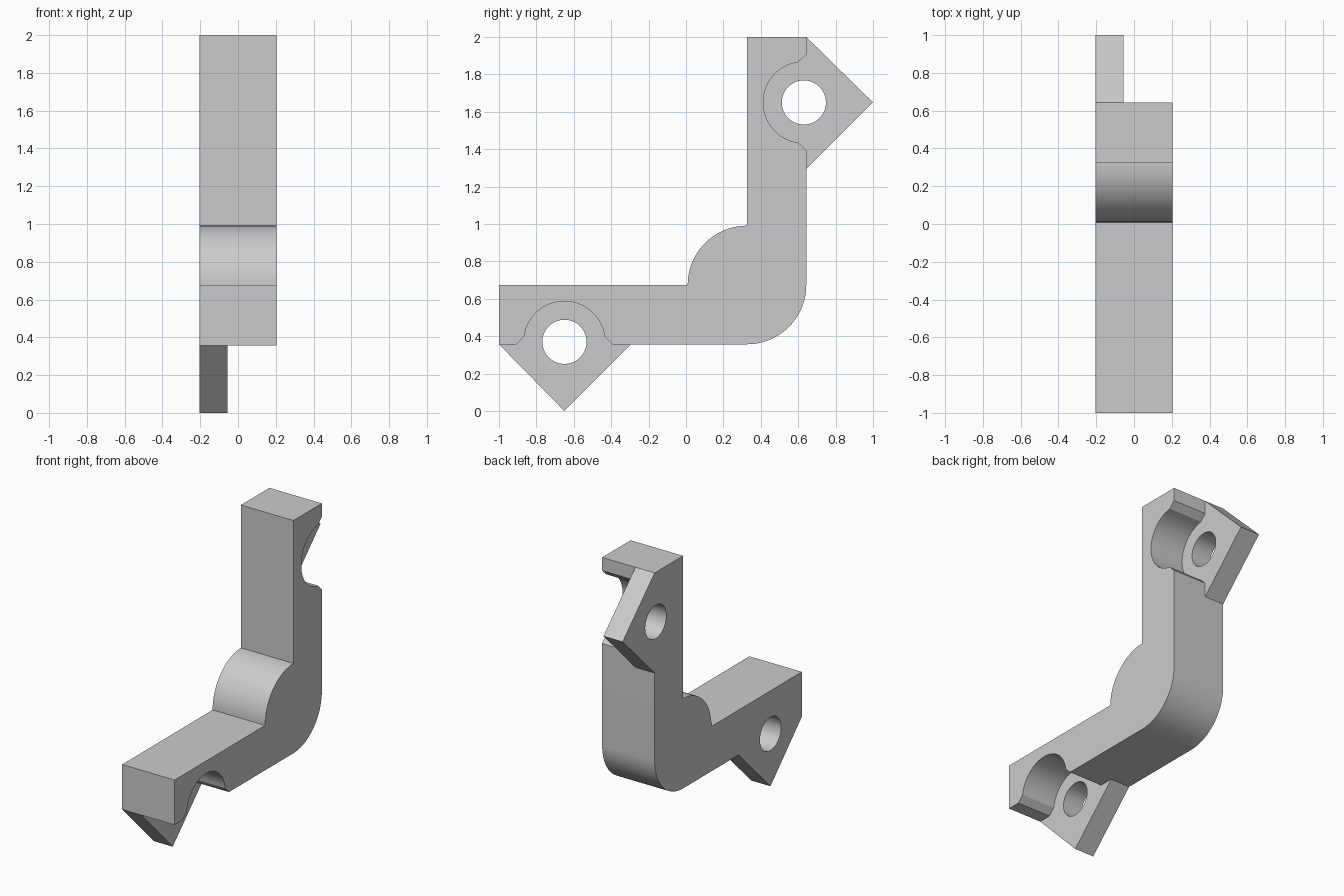
import bpy
import bmesh
from math import cos, sin, radians, asin, degrees

cube = bpy.data.objects.get("Cube")
if cube:
    bpy.data.objects.remove(cube)

HALF_W = 0.205      # half the bracket width
TAB_X = -0.055      # inner face of the mounting tabs
R_BEND = 0.317
BACK, BOTTOM = 0.643, 0.357
INNER = BACK - R_BEND
PIN = (0.63, 1.65)  # centre of the upper hole
R_HOLE, R_POCKET = 0.118, 0.217

grey = bpy.data.materials.new("light_grey")
grey.use_nodes = True
grey.diffuse_color = (0.6, 0.6, 0.6, 1)
grey.node_tree.nodes["Principled BSDF"].inputs["Base Color"].default_value = (0.6, 0.6, 0.6, 1)


def arc(cy, cz, r, start, end, steps):
    angles = [radians(start + (end - start) * i / steps) for i in range(steps + 1)]
    return [(cy + r * cos(a), cz + r * sin(a)) for a in angles]


def flip(points):
    """Reflect a side profile from the upright arm onto the lower arm."""
    return [(1 - z, 1 - y) for y, z in reversed(points)]


def prism(name, profile, x0, x1):
    """Extrude a side profile across the width."""
    bm = bmesh.new()
    face = bm.faces.new([bm.verts.new((x0, y, z)) for y, z in profile])
    ext = bmesh.ops.extrude_face_region(bm, geom=[face])
    moved = [v for v in ext["geom"] if isinstance(v, bmesh.types.BMVert)]
    bmesh.ops.translate(bm, verts=moved, vec=(x1 - x0, 0, 0))
    bmesh.ops.recalc_face_normals(bm, faces=bm.faces)
    mesh = bpy.data.meshes.new(name)
    bm.to_mesh(mesh)
    bm.free()
    mesh.materials.append(grey)
    obj = bpy.data.objects.new(name, mesh)
    bpy.context.collection.objects.link(obj)
    return obj


# Full-width outline: L-shaped arms, rounded elbow and pointed tabs
tab = [(BACK, 1.293), (1, 1.65), (BACK, 2)]
outline = (flip(tab)
           + arc(INNER, 1 - INNER, R_BEND, -90, 0, 24)
           + tab
           + [(INNER, 2)]
           + arc(INNER, 1 - INNER, R_BEND, 90, 180, 24)
           + [(-1, 1 - INNER)])
bracket = prism("bracket", outline, -HALF_W, HALF_W)

# Pocket with flared mouth, which also thins the tab
lip = degrees(asin(0.03 / R_POCKET))
pocket = (arc(*PIN, R_POCKET, 90 + lip, 270 - lip, 32)
          + [(BACK, 1.393), (BACK, 1.25), (1.1, 1.25), (1.1, 2.1), (BACK, 2.1), (BACK, 1.907)])
hole = arc(*PIN, R_HOLE, 0, 352.5, 47)

cutters = []
for side, place in (("upper", list), ("lower", flip)):
    cutters.append(prism(side + "_pocket_cutter", place(pocket), TAB_X, HALF_W + 0.1))
    cutters.append(prism(side + "_hole_cutter", place(hole), -HALF_W - 0.1, HALF_W + 0.2))

bpy.ops.object.select_all(action="DESELECT")
bracket.select_set(True)
bpy.context.view_layer.objects.active = bracket
for cutter in cutters:
    cutter.hide_render = True
    cut = bracket.modifiers.new(cutter.name, "BOOLEAN")
    cut.operation = "DIFFERENCE"
    cut.solver = "EXACT"
    cut.object = cutter
    bpy.ops.object.modifier_apply(modifier=cut.name)
    bpy.data.objects.remove(cutter)

bpy.ops.object.shade_smooth_by_angle(angle=radians(25))
